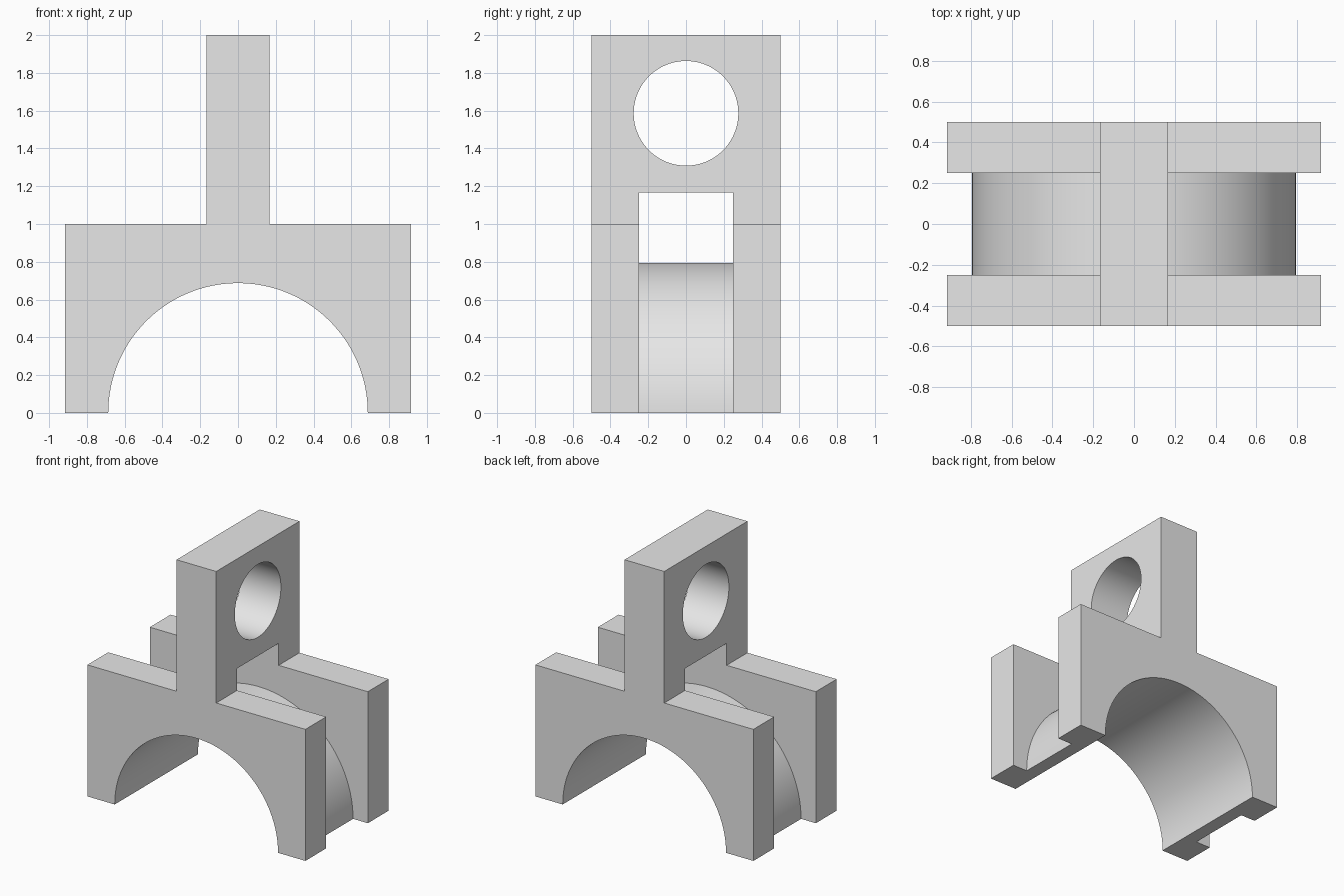
import bpy
import bmesh
from math import sin, cos, pi
from mathutils import Vector

cube = bpy.data.objects.get("Cube")
if cube:
    bpy.data.objects.remove(cube, do_unlink=True)

# Main dimensions
HALF_WIDTH, HALF_DEPTH, SHOULDER, TOP = 0.917, 0.5, 1.0, 2.0
SLOT, SLOT_TOP = 0.25, 1.167
ARCH, SLEEVE = 0.687, 0.793
POST, EYE, EYE_Z = 0.167, 0.277, 1.586

grey = bpy.data.materials.new("plain grey")
grey.use_nodes = True
grey.diffuse_color = (0.8, 0.8, 0.8, 1)
grey.node_tree.nodes["Principled BSDF"].inputs["Base Color"].default_value = (0.8, 0.8, 0.8, 1)


def arc(radius, start, end, height=0.0, steps=64):
    """Points along an arc in the profile plane."""
    angles = [start + (end - start) * i / steps for i in range(steps + 1)]
    return [(radius * cos(a), height + radius * sin(a)) for a in angles]


def prism(name, outline, axis, low, high, mirror_y=False):
    """Extrude a (horizontal, z) outline along x or y."""
    bm = bmesh.new()
    along_x = axis == "x"
    place = (lambda h, z: (low, h, z)) if along_x else (lambda h, z: (h, low, z))
    face = bm.faces.new([bm.verts.new(place(h, z)) for h, z in outline])
    result = bmesh.ops.extrude_face_region(bm, geom=[face], use_keep_orig=True)
    moved = [v for v in result["geom"] if isinstance(v, bmesh.types.BMVert)]
    step = Vector((1, 0, 0)) if along_x else Vector((0, 1, 0))
    bmesh.ops.translate(bm, verts=moved, vec=step * (high - low))
    bmesh.ops.recalc_face_normals(bm, faces=bm.faces[:])
    # Open the halves where they meet at the mirror plane
    seam = [f for f in bm.faces if all(abs(v.co.y) < 1e-5 for v in f.verts)]
    bmesh.ops.delete(bm, geom=seam, context="FACES")

    mesh = bpy.data.meshes.new(name)
    bm.to_mesh(mesh)
    bm.free()
    mesh.materials.append(grey)
    obj = bpy.data.objects.new(name, mesh)
    bpy.context.collection.objects.link(obj)
    bpy.ops.object.select_all(action="DESELECT")
    obj.select_set(True)
    bpy.context.view_layer.objects.active = obj
    bpy.ops.object.shade_smooth_by_angle()
    if mirror_y:
        mirror = obj.modifiers.new("mirror", "MIRROR")
        mirror.use_axis = (False, True, False)
    return obj


# Front and back arched plates
plate = [(-HALF_WIDTH, 0), (-HALF_WIDTH, SHOULDER), (HALF_WIDTH, SHOULDER), (HALF_WIDTH, 0)]
prism("arched_plates", plate + arc(ARCH, 0, pi), "y", SLOT, HALF_DEPTH, mirror_y=True)

# Half-round sleeve joining the plates
prism("half_round_sleeve", arc(SLEEVE, 0, pi) + arc(ARCH, pi, 0), "y", -SLOT, SLOT)

# Upright lug with round eye, bridging the slot
lug = [(0, TOP), (HALF_DEPTH, TOP), (HALF_DEPTH, SHOULDER),
       (SLOT, SHOULDER), (SLOT, SLOT_TOP), (0, SLOT_TOP)]
prism("upright_lug", lug + arc(EYE, -pi / 2, pi / 2, EYE_Z, 48), "x", -POST, POST, mirror_y=True)
